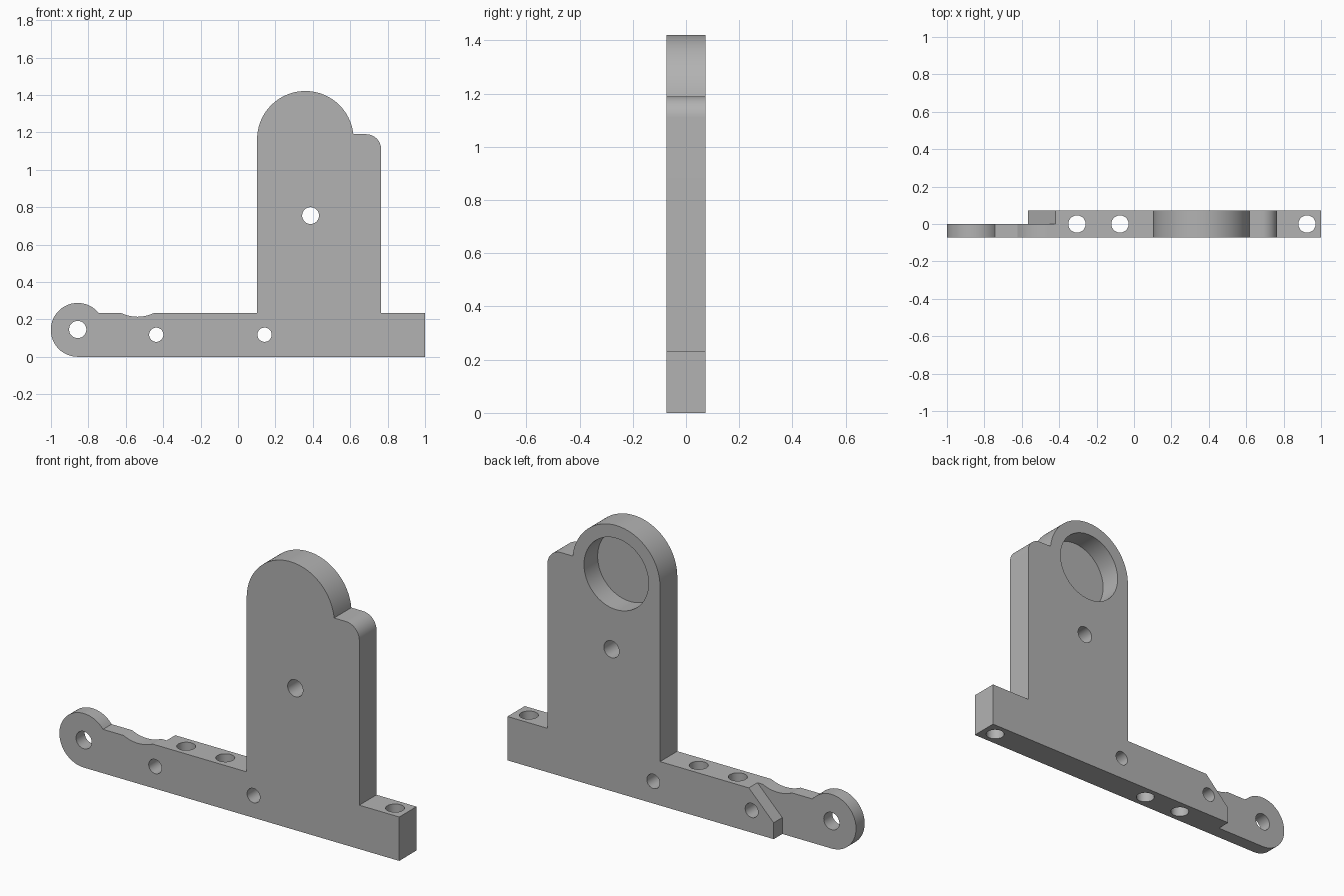
import bpy, bmesh
from math import sin, cos, radians, pi
from mathutils import Matrix

cube = bpy.data.objects.get("Cube")
if cube:
    bpy.data.objects.remove(cube, do_unlink=True)

HALF = 0.0725      # half the bracket thickness
BAR = 0.2335       # height of the foot bar


def arc(cx, cz, r, start, end, n):
    """Points along an arc in the x-z plane, angles in degrees."""
    angles = [radians(start + (end - start) * i / n) for i in range(n + 1)]
    return [(cx + r * cos(a), cz + r * sin(a)) for a in angles]


def finish(name, bm):
    bmesh.ops.recalc_face_normals(bm, faces=bm.faces)
    mesh = bpy.data.meshes.new(name)
    bm.to_mesh(mesh)
    bm.free()
    obj = bpy.data.objects.new(name, mesh)
    bpy.context.collection.objects.link(obj)
    return obj


def plate(name, outline, y0, y1):
    """Extrude an x-z outline from y0 to y1."""
    bm = bmesh.new()
    face = bm.faces.new([bm.verts.new((x, y0, z)) for x, z in outline])
    new = bmesh.ops.extrude_face_region(bm, geom=[face])["geom"]
    verts = [v for v in new if isinstance(v, bmesh.types.BMVert)]
    bmesh.ops.translate(bm, verts=verts, vec=(0, y1 - y0, 0))
    return finish(name, bm)


def drill(name, centre, r, depth, axis, n=48):
    """Cylinder cutter along y or z."""
    bm = bmesh.new()
    turn = Matrix.Rotation(pi / 2, 4, "X") if axis == "Y" else Matrix()
    bmesh.ops.create_cone(bm, cap_ends=True, segments=n, radius1=r, radius2=r,
                          depth=depth, matrix=Matrix.Translation(centre) @ turn)
    return finish(name, bm)


# Bracket body: rounded arm end, shallow dip, tower with round head and shoulder
outline = arc(-0.857, 0.144, 0.144, 270, 38.4, 40)
outline += arc(-0.5375, 0.414, 0.2, 244.5, 295.5, 12)
outline += [(0.102, BAR)]
outline += arc(0.36, 1.163, 0.258, 180, 6, 48)
outline += arc(0.685, 1.11, 0.08, 90, 0, 12)
outline += [(0.765, BAR), (1, BAR), (1, 0)]
bracket = plate("bracket", outline, -HALF, HALF)

# Relief that thins the arm at the back, ending in a sloped step
relief = [(-1.1, -0.1), (-0.567, -0.1), (-0.567, 0.087), (-0.267, 0.387), (-1.1, 0.387)]
cutters = [plate("arm_relief_cutter", relief, 0, 0.2)]

# Blind round pocket in the back of the head
DEPTH = 0.115
cutters.append(drill("pocket_cutter", (0.36, HALF - DEPTH + 0.1, 1.163), 0.19, 0.2, "Y", 80))

# Cross holes from front to back
for x, z, r in [(-0.857, 0.146, 0.046), (-0.437, 0.118, 0.038),
                (0.142, 0.118, 0.038), (0.388, 0.755, 0.045)]:
    cutters.append(drill("cross_hole_cutter", (x, 0, z), r, 0.5, "Y"))

# Vertical mounting holes through the bar
for x in (-0.305, -0.075, 0.925):
    cutters.append(drill("mount_hole_cutter", (x, 0, 0.12), 0.046, 0.6, "Z"))

bpy.ops.object.select_all(action="DESELECT")
bpy.context.view_layer.objects.active = bracket
bracket.select_set(True)
for cutter in cutters:
    cutter.hide_render = True
    mod = bracket.modifiers.new("cut", "BOOLEAN")
    mod.operation = "DIFFERENCE"
    mod.solver = "EXACT"
    mod.object = cutter
    bpy.ops.object.modifier_apply(modifier=mod.name)
    bpy.data.objects.remove(cutter, do_unlink=True)

# Plain grey finish
grey = bpy.data.materials.new("grey_metal")
grey.use_nodes = True
colour = (0.448, 0.448, 0.448, 1)
grey.diffuse_color = colour
grey.node_tree.nodes["Principled BSDF"].inputs["Base Color"].default_value = colour
bracket.data.materials.clear()
bracket.data.materials.append(grey)
bpy.ops.object.shade_smooth_by_angle(angle=radians(20))
